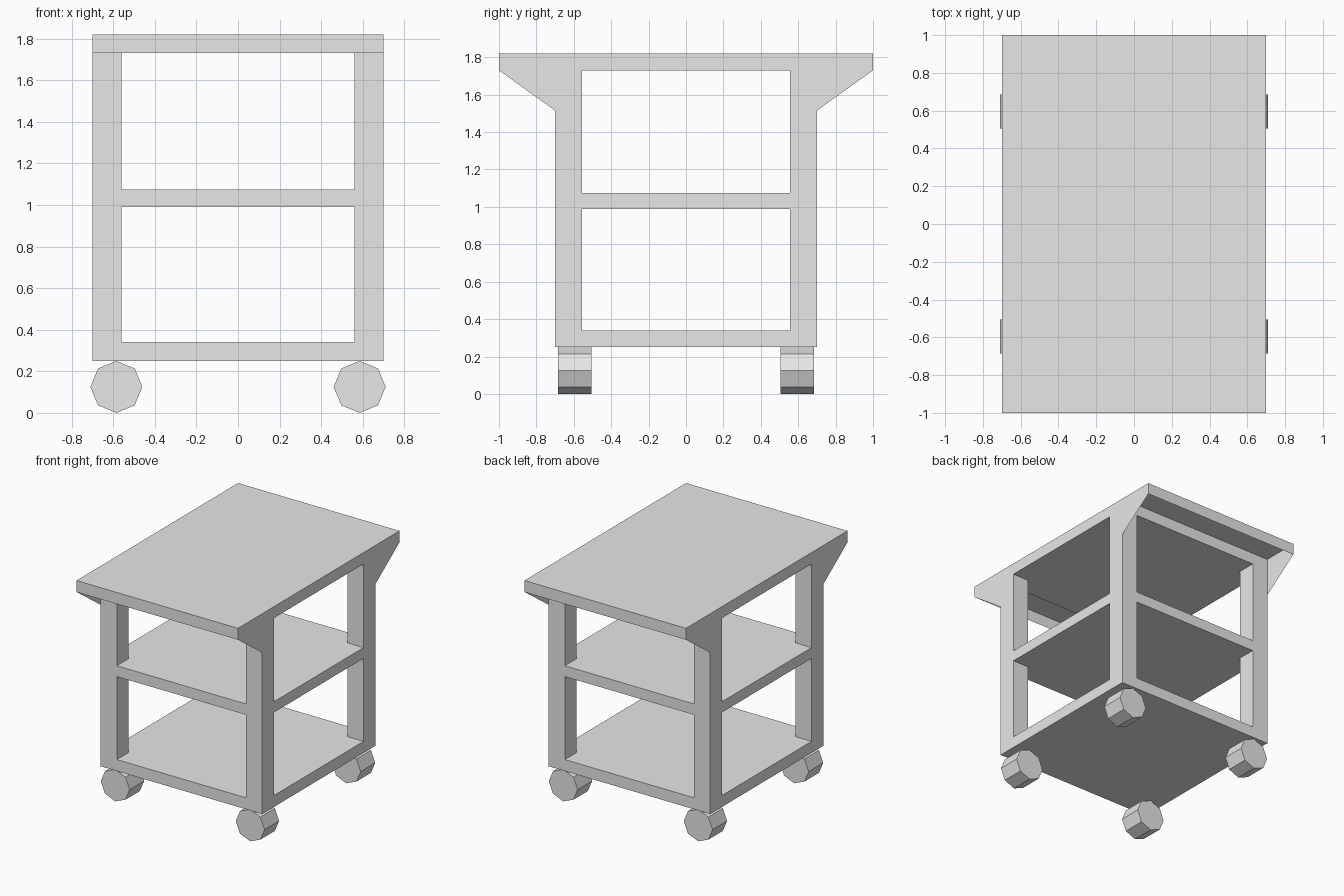
import bpy
import bmesh
from math import pi
from mathutils import Matrix, Vector

if "Cube" in bpy.data.objects:
    bpy.data.objects.remove(bpy.data.objects["Cube"])

grey = bpy.data.materials.new("light_grey")
grey.use_nodes = True
colour = (0.8, 0.8, 0.8, 1)
grey.diffuse_color = colour
grey.node_tree.nodes["Principled BSDF"].inputs["Base Color"].default_value = colour

HALF, TOP, UNDER = 0.7, 1.82, 1.73      # frame half width, top and slab underside
INNER_X, INNER_Y = 0.56, 0.555          # half widths of the openings
OPENINGS = [(0.34, 0.99), (1.075, UNDER)]


def finish(name, bm):
    mesh = bpy.data.meshes.new(name)
    bm.to_mesh(mesh)
    bm.free()
    mesh.materials.append(grey)
    obj = bpy.data.objects.new(name, mesh)
    bpy.context.collection.objects.link(obj)
    return obj


def box(name, hx, hy, z0, z1):
    bm = bmesh.new()
    size = Matrix.Diagonal((2 * hx, 2 * hy, z1 - z0, 1))
    place = Matrix.Translation((0, 0, (z0 + z1) / 2))
    bmesh.ops.create_cube(bm, size=1, matrix=place @ size)
    return finish(name, bm)


# Frame: a solid block with openings cut through both ways at each level
frame = box("cart_frame", HALF, HALF, 0.25, TOP)
bpy.context.view_layer.objects.active = frame
for z0, z1 in OPENINGS:
    for hx, hy in ((1, INNER_Y), (INNER_X, 1)):
        cutter = box("opening_cutter", hx, hy, z0, z1)
        cutter.hide_render = True
        cut = frame.modifiers.new("opening", "BOOLEAN")
        cut.operation = "DIFFERENCE"
        cut.solver = "EXACT"
        cut.object = cutter
        bpy.ops.object.modifier_apply(modifier=cut.name)
        bpy.data.objects.remove(cutter)


# Overhang: thin top sheet, end lip and two side gussets, open underneath
def overhang(name, side):
    bm = bmesh.new()
    gusset = [(HALF, 1.515), (1, UNDER), (1, TOP), (HALF, TOP)]
    left, right = [[bm.verts.new((x, side * y, z)) for y, z in gusset]
                   for x in (-HALF, HALF)]
    panels = [left, right,
              [left[1], right[1], right[2], left[2]],
              [left[2], right[2], right[3], left[3]]]
    outward = [Vector((-1, 0, 0)), Vector((1, 0, 0)),
               Vector((0, side, 0)), Vector((0, 0, 1))]
    for verts, direction in zip(panels, outward):
        face = bm.faces.new(verts)
        face.normal_update()
        if face.normal.dot(direction) < 0:
            face.normal_flip()
    return finish(name, bm)


overhang("front_overhang", -1)
overhang("back_overhang", 1)


# Wheels: eight-sided, rolling sideways, with a corner at the bottom
def wheel(name, x, y):
    bm = bmesh.new()
    bmesh.ops.create_cone(bm, cap_ends=True, segments=8,
                          radius1=0.125, radius2=0.125, depth=0.18)
    bmesh.ops.transform(bm, verts=bm.verts,
                        matrix=Matrix.Translation((x, y, 0.125)) @ Matrix.Rotation(pi / 2, 4, "X"))
    return finish(name, bm)


for end, sy in (("front", -1), ("back", 1)):
    for hand, sx in (("right", -1), ("left", 1)):
        wheel(f"{end}_{hand}_wheel", sx * 0.585, sy * 0.595)
